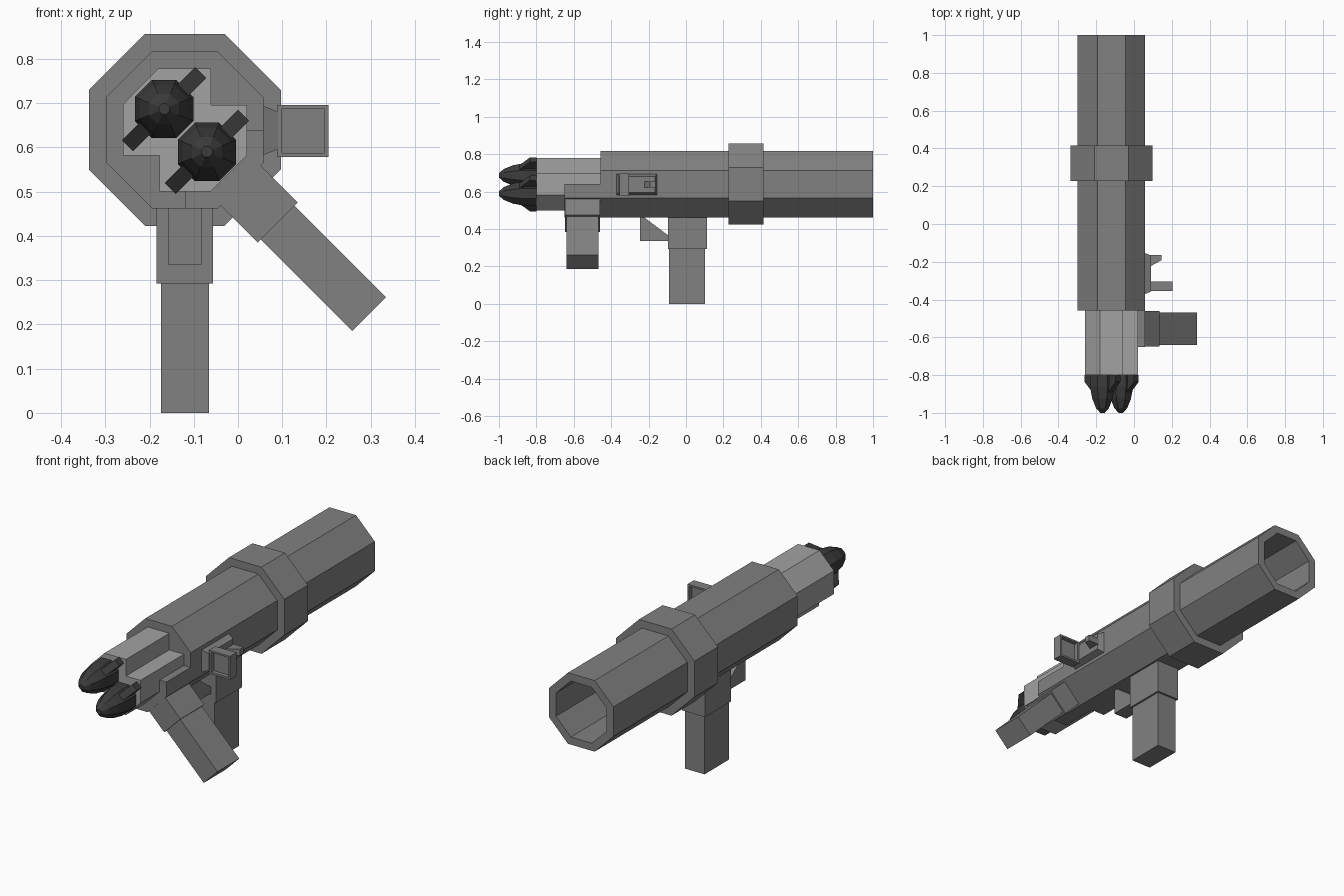
import bpy, bmesh, math
from mathutils import Vector

if "Cube" in bpy.data.objects:
    bpy.data.objects.remove(bpy.data.objects["Cube"])

CX, CZ = -0.12, 0.64          # bore axis
S = math.sqrt(0.5)


def material(name, v):
    m = bpy.data.materials.new(name)
    m.diffuse_color = (v, v, v, 1)
    m.use_nodes = True
    m.node_tree.nodes["Principled BSDF"].inputs["Base Color"].default_value = m.diffuse_color
    return m


GREY = material("mid_grey", 0.22)
LIGHT = material("light_grey", 0.36)
DARK = material("dark_grey", 0.045)


def finish(name, bm, mat):
    bmesh.ops.recalc_face_normals(bm, faces=bm.faces)
    me = bpy.data.meshes.new(name)
    bm.to_mesh(me)
    bm.free()
    me.materials.append(mat)
    ob = bpy.data.objects.new(name, me)
    bpy.context.collection.objects.link(ob)
    return ob


def loft(name, loops, mat=GREY, closed=False):
    """Skin matching loops; cap the ends, or join last to first if closed."""
    bm = bmesh.new()
    rings = [[bm.verts.new(p) for p in lp] for lp in loops]
    n = len(rings[0])
    pairs = list(zip(rings, rings[1:]))
    if closed:
        pairs.append((rings[-1], rings[0]))
    else:
        bm.faces.new(rings[0])
        bm.faces.new(rings[-1])
    for a, b in pairs:
        for i in range(n):
            j = (i + 1) % n
            bm.faces.new((a[i], a[j], b[j], b[i]))
    return finish(name, bm, mat)


def at_y(pts, y):
    return [(x, y, z) for x, z in pts]


def prism_y(name, pts, y0, y1, mat=GREY):
    return loft(name, [at_y(pts, y0), at_y(pts, y1)], mat)


def hollow_y(name, outer, inner, y0, y1, mat=GREY):
    return loft(name, [at_y(outer, y0), at_y(outer, y1),
                       at_y(inner, y1), at_y(inner, y0)], mat, closed=True)


def rect(a0, a1, b0, b1):
    return [(a0, b0), (a1, b0), (a1, b1), (a0, b1)]


def octagon(h, cx=CX, cz=CZ):
    r = h / math.cos(math.pi / 8)
    return [(cx + r * math.cos((i + .5) * math.pi / 4),
             cz + r * math.sin((i + .5) * math.pi / 4)) for i in range(8)]


def diagonal(d, w):
    """Point d along the down-right axis from the bore, w across it."""
    return (CX + (d + w) * S, CZ + (w - d) * S)


# Main tube, its front plate and the raised band
hollow_y("main_tube", octagon(0.178), octagon(0.14), -0.455, 1.0)
prism_y("tube_front_plate", octagon(0.178), -0.457, -0.44)
hollow_y("tube_band", octagon(0.217), octagon(0.17), 0.228, 0.415)

# Light inner barrel with two notched corners
prism_y("inner_barrel", [(-0.18, 0.779), (-0.061, 0.779), (-0.061, 0.696),
                         (0.02, 0.696), (0.02, 0.582), (-0.062, 0.5),
                         (-0.177, 0.5), (-0.177, 0.582), (-0.26, 0.582),
                         (-0.26, 0.698)], -0.8, -0.45, LIGHT)

# Rockets with a pair of tapered fins each
for tag, rx, rz in (("upper", -0.167, 0.687), ("lower", -0.07, 0.59)):
    profile = [(-0.79, 0.066), (-0.86, 0.066), (-0.925, 0.054),
               (-0.975, 0.034), (-0.995, 0.016), (-1.0, 0.012)]
    loft(f"{tag}_rocket", [at_y(octagon(r, rx, rz), y) for y, r in profile], DARK)
    side = [(-0.117, -0.8), (-0.117, -0.835), (-0.055, -0.895),
            (0.055, -0.895), (0.117, -0.835), (0.117, -0.8)]
    loft(f"{tag}_rocket_fins",
         [[(rx + (u + w) * S, y, rz + (u - w) * S) for u, y in side]
          for w in (-0.0175, 0.0175)], DARK)

# Side grip: bracket under the barrel, socket and handle
k = math.tan(math.pi / 8)
arc = lambda h: [(CX + h, CZ), (CX + h, CZ - h * k), (CX + h * k, CZ - h), (CX, CZ - h)]
prism_y("side_grip_bracket", arc(0.178) + arc(0.14)[::-1], -0.65, -0.45)
prism_y("side_grip_socket", [diagonal(d, w) for d, w in rect(0.17, 0.297, -0.064, 0.064)],
        -0.648, -0.46)
prism_y("side_grip", [diagonal(d, w) for d, w in rect(0.29, 0.589, -0.054, 0.054)],
        -0.64, -0.468)

# Main grip and trigger guard
prism_y("main_grip_socket", rect(-0.184, -0.056, 0.293, 0.47), -0.095, 0.112)
prism_y("main_grip", rect(-0.174, -0.066, 0, 0.3), -0.09, 0.102)
guard = [(-0.245, 0.465), (-0.245, 0.335), (-0.09, 0.335), (-0.09, 0.362),
         (-0.218, 0.458), (-0.218, 0.465)]
loft("trigger_guard", [[(x, y, z) for y, z in guard] for x in (-0.158, -0.082)])

# Side sight: tapered base, framed screen and rear post
loft("sight_base", [[(x, y, z) for y, z in rect(-0.372 + t, -0.153 - t, 0.582 + t, 0.695 - t)]
                    for x, t in ((0.055, 0), (0.09, 0.014))])
hollow_y("sight_frame", rect(0.088, 0.205, 0.578, 0.696),
         rect(0.1, 0.196, 0.588, 0.687), -0.355, -0.305)
prism_y("sight_screen", rect(0.098, 0.198, 0.586, 0.689), -0.334, -0.326)
post = [(0.085, -0.225), (0.145, -0.192), (0.145, -0.163), (0.085, -0.163)]
loft("rear_sight_post", [[(x, y, z) for x, y in post] for z in (0.621, 0.653)])
